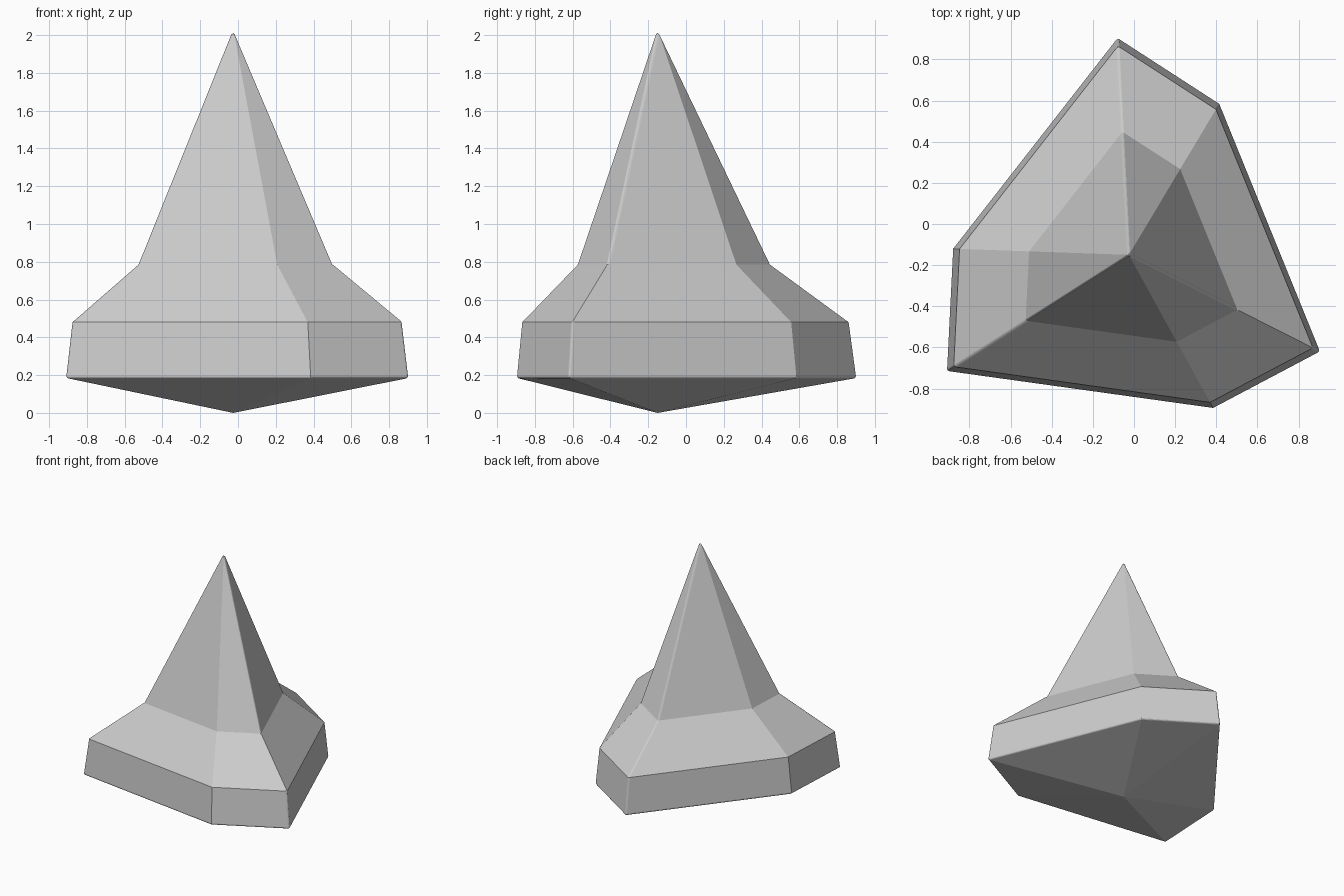
import bpy, bmesh

if "Cube" in bpy.data.objects:
    bpy.data.objects.remove(bpy.data.objects["Cube"])

# Irregular six-sided outline, scaled around the axis at each level
CENTRE = (-0.025, -0.15)
OUTLINE = [(-0.91, -0.715), (0.385, -0.895), (0.905, -0.62),
           (0.415, 0.585), (-0.08, 0.905), (-0.88, -0.12)]
LEVELS = [(0.185, 1.0), (0.48, 0.962), (0.785, 0.567)]
BASE_Z, TIP_Z = 0.0, 2.03

bm = bmesh.new()


def ring(z, s):
    cx, cy = CENTRE
    return [bm.verts.new((cx + (x - cx) * s, cy + (y - cy) * s, z))
            for x, y in OUTLINE]


# Stacked rings closed by a shallow point below and a tall spire above
rings = [ring(z, s) for z, s in LEVELS]
bottom = bm.verts.new((*CENTRE, BASE_Z))
tip = bm.verts.new((*CENTRE, TIP_Z))
n = len(OUTLINE)
for i in range(n):
    j = (i + 1) % n
    bm.faces.new((bottom, rings[0][j], rings[0][i]))
    for a, b in zip(rings, rings[1:]):
        bm.faces.new((a[i], a[j], b[j], b[i]))
    bm.faces.new((rings[-1][i], rings[-1][j], tip))

mesh = bpy.data.meshes.new("faceted_spire")
bm.to_mesh(mesh)
bm.free()
spire = bpy.data.objects.new("faceted_spire", mesh)
bpy.context.collection.objects.link(spire)

# Slightly softened sharp edges
bevel = spire.modifiers.new("soft_edges", 'BEVEL')
bevel.width = 0.012
bevel.segments = 3
bevel.limit_method = 'ANGLE'
bevel.angle_limit = 1.0
